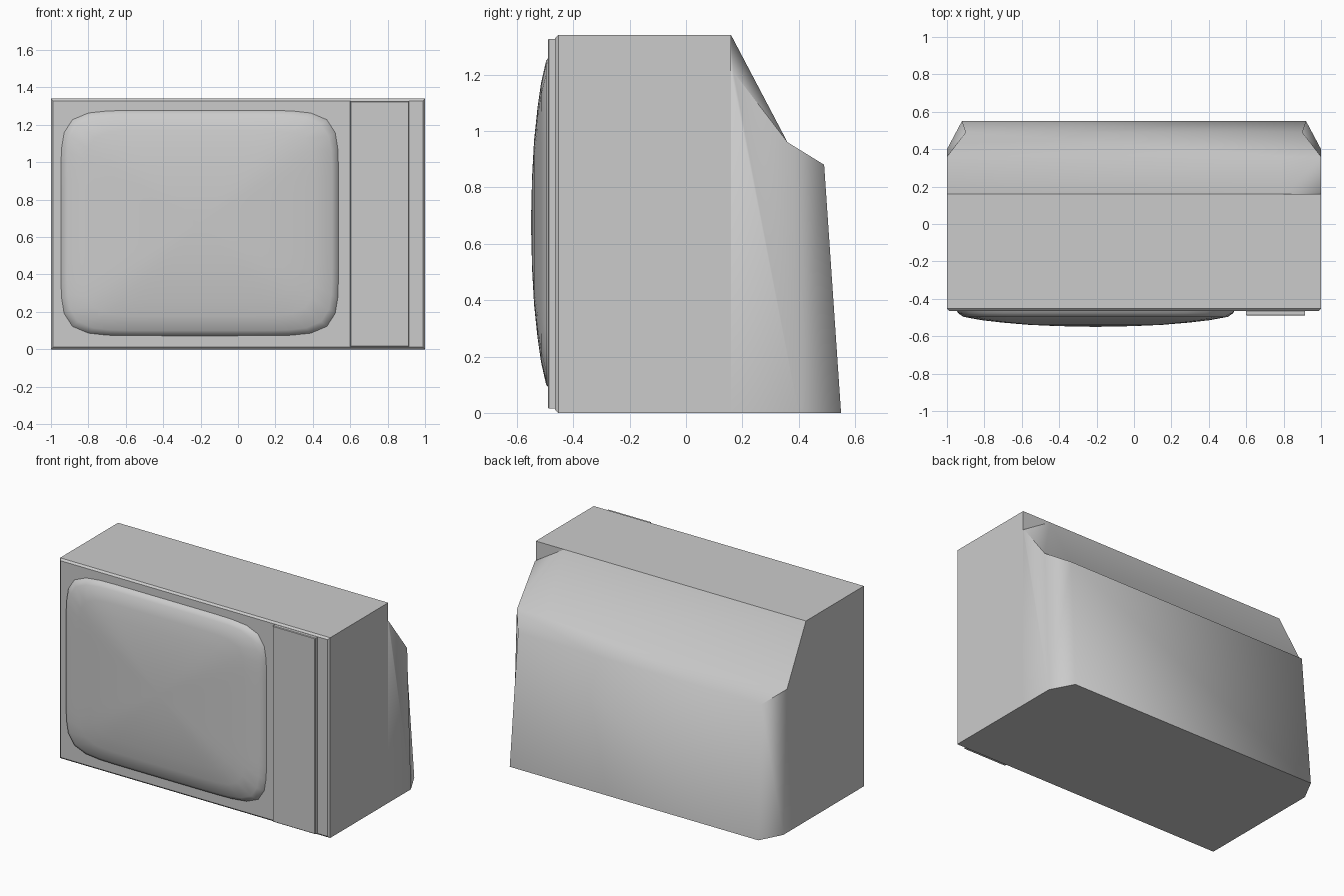
import bpy, bmesh, math

if "Cube" in bpy.data.objects:
    bpy.data.objects.remove(bpy.data.objects["Cube"])


def make_object(name, verts, faces, angle):
    mesh = bpy.data.meshes.new(name)
    mesh.from_pydata(verts, [], faces)
    bm = bmesh.new()
    bm.from_mesh(mesh)
    bmesh.ops.recalc_face_normals(bm, faces=bm.faces)
    bm.to_mesh(mesh)
    bm.free()
    ob = bpy.data.objects.new(name, mesh)
    bpy.context.collection.objects.link(ob)
    bpy.ops.object.select_all(action='DESELECT')
    ob.select_set(True)
    bpy.context.view_layer.objects.active = ob
    bpy.ops.object.shade_smooth_by_angle(angle=math.radians(angle))
    return ob


def box(name, x, y, z, inset, depth):
    """Box whose front rim is chamfered by inset, over the given depth."""
    rings = [(y[1], 0), (y[0] + depth, 0), (y[0], inset)]
    verts = []
    for yy, i in rings:
        verts += [(x[0] + i, yy, z[0] + i), (x[1] - i, yy, z[0] + i),
                  (x[1] - i, yy, z[1] - i), (x[0] + i, yy, z[1] - i)]
    faces = [(0, 1, 2, 3), (8, 9, 10, 11)]
    for r in (0, 4):
        for k in range(4):
            n = (k + 1) % 4
            faces.append((r + k, r + n, r + n + 4, r + k + 4))
    return make_object(name, verts, faces, 30)


# Cabinet and control strip
box("cabinet", (-1, 1), (-0.465, 0.16), (0, 1.34), 0.012, 0.012)
box("control_panel", (0.60, 0.915), (-0.49, -0.45), (0.015, 1.327), 0.004, 0.004)

# Sloping rear housing, with one shoulder cut lower at the right
verts = []
for s in (-1, 1):
    verts += [(s, 0.16, 0), (s, 0.40, 0), (0.92 * s, 0.55, 0),
              (s, 0.36, 0.96), (0.90 * s, 0.49, 0.88),
              (s, 0.16, 1.34) if s < 0 else (s, 0.168, 1.21)]
verts += [(0.79, 0.16, 1.34), (0.79, 0.36, 0.96), (1, 0.16, 1.21)]
faces = [(0, 1, 3, 5), (1, 2, 4, 3),             # left side and corner
         (6, 7, 9, 11, 14), (7, 8, 10, 9),       # right side and corner
         (2, 8, 10, 4), (3, 4, 10, 9, 13),       # back and shoulder
         (5, 3, 13, 12), (12, 13, 9, 11), (12, 11, 14),  # slope and notch
         (0, 6, 7, 8, 2, 1)]                     # underside
make_object("rear_housing", verts, faces, 62)

# Bulging picture tube: superellipse rings
CX, CZ, A, B, N, POWER = -0.205, 0.675, 0.745, 0.605, 64, 8
rings = [(1.0, -0.46), (0.985, -0.478), (0.95, -0.496), (0.82, -0.514),
         (0.67, -0.527), (0.48, -0.539), (0.27, -0.546)]
verts, faces = [], []
for r, y in rings:
    for k in range(N):
        t = 2 * math.pi * k / N
        c, s = math.cos(t), math.sin(t)
        q = (abs(c) ** POWER + abs(s) ** POWER) ** (-1 / POWER)
        verts.append((CX + A * r * q * c, y, CZ + B * r * q * s))
for i in range(len(rings) - 1):
    for k in range(N):
        n = (k + 1) % N
        faces.append((i * N + k, i * N + n, (i + 1) * N + n, (i + 1) * N + k))
verts.append((CX, -0.55, CZ))
last = (len(rings) - 1) * N
faces += [(last + k, last + (k + 1) % N, len(verts) - 1) for k in range(N)]
screen = make_object("screen", verts, faces, 60)
# Open shell: make sure it faces forward
if screen.data.polygons[-1].normal.y > 0:
    screen.data.flip_normals()
